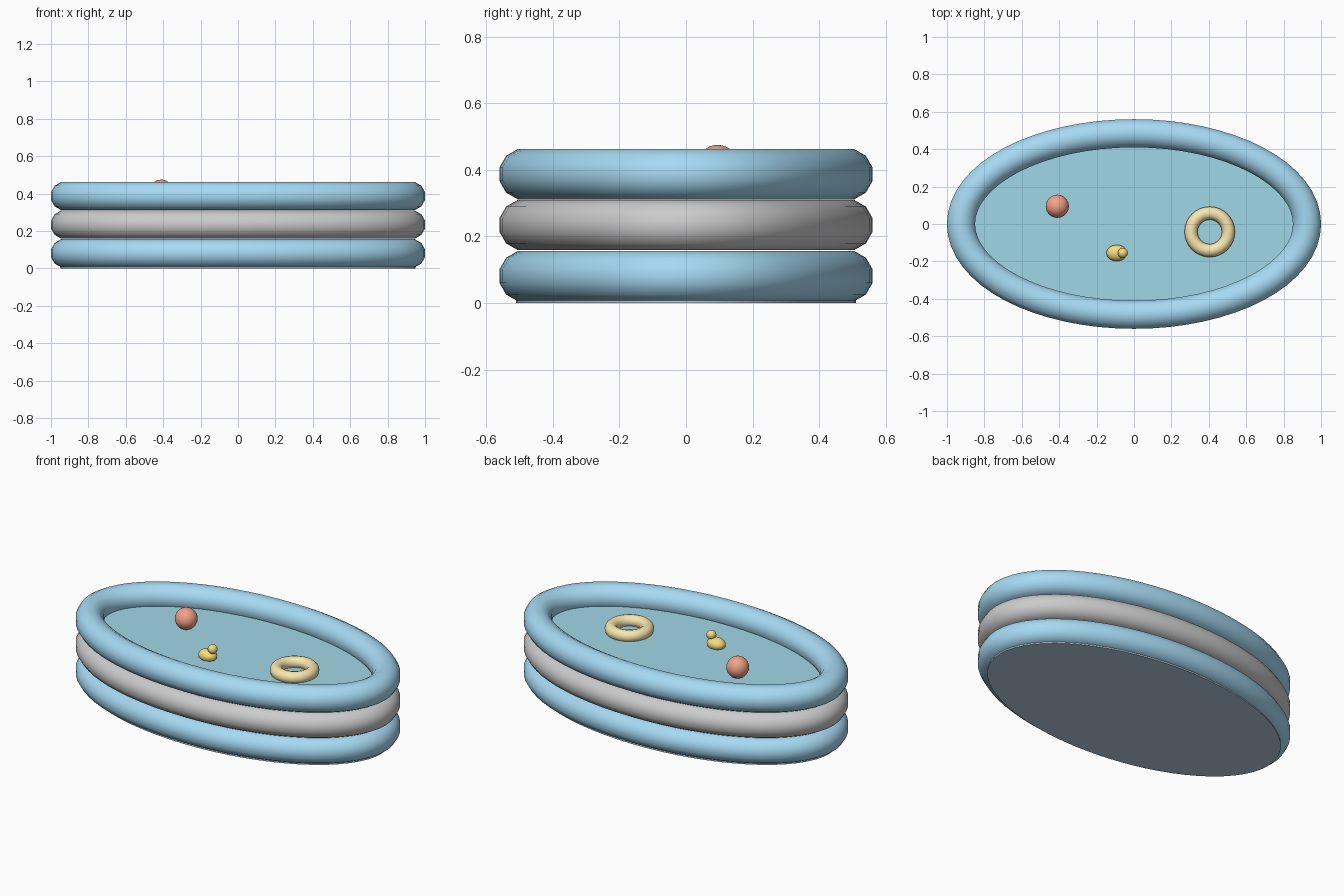
import bpy, bmesh
from math import sin, cos, pi, hypot

if "Cube" in bpy.data.objects:
    bpy.data.objects.remove(bpy.data.objects["Cube"])


def material(name, rgb):
    m = bpy.data.materials.new(name)
    m.diffuse_color = (*rgb, 1)
    m.use_nodes = True
    m.node_tree.nodes["Principled BSDF"].inputs["Base Color"].default_value = m.diffuse_color
    return m


blue = material("blue_vinyl", (0.38, 0.70, 0.90))
teal = material("water", (0.35, 0.68, 0.80))
slate = material("floor_vinyl", (0.50, 0.65, 0.78))
red = material("red", (0.90, 0.36, 0.25))
yellow = material("yellow", (0.92, 0.72, 0.20))
sand = material("pale_yellow", (0.95, 0.80, 0.42))


def finish(ob, name, mat, smooth=True):
    ob.name = name
    if mat:
        ob.data.materials.append(mat)
    bpy.ops.object.select_all(action='DESELECT')
    ob.select_set(True)
    bpy.context.view_layer.objects.active = ob
    if smooth:
        bpy.ops.object.shade_smooth_by_angle(angle=0.7)
    return ob


def oval_tube(name, z, mat, a=0.925, b=0.485, r=0.078, n=64, sides=12):
    """Tube of even thickness swept round an ellipse."""
    bm = bmesh.new()
    rings = []
    for i in range(n):
        t = 2 * pi * i / n
        nx, ny = b * cos(t), a * sin(t)
        k = hypot(nx, ny)
        ring = []
        for j in range(sides):
            u = 2 * pi * (j + 0.5) / sides
            d = r * cos(u) / k
            ring.append(bm.verts.new((a * cos(t) + nx * d, b * sin(t) + ny * d, z + r * sin(u))))
        rings.append(ring)
    for i in range(n):
        p, q = rings[i], rings[(i + 1) % n]
        for j in range(sides):
            k = (j + 1) % sides
            bm.faces.new((p[j], q[j], q[k], p[k]))
    bmesh.ops.recalc_face_normals(bm, faces=bm.faces)
    me = bpy.data.meshes.new(name)
    bm.to_mesh(me)
    bm.free()
    ob = bpy.data.objects.new(name, me)
    bpy.context.collection.objects.link(ob)
    return finish(ob, name, mat)


def oval_slab(name, a, b, z0, z1, mat):
    bpy.ops.mesh.primitive_cylinder_add(vertices=64, radius=1, depth=1, location=(0, 0, (z0 + z1) / 2))
    ob = bpy.context.object
    ob.scale = (a, b, z1 - z0)
    return finish(ob, name, mat)


def ball(name, loc, size, mat):
    bpy.ops.mesh.primitive_uv_sphere_add(segments=24, ring_count=14, radius=1, location=loc)
    ob = bpy.context.object
    ob.scale = size
    return finish(ob, name, mat)


# Pool walls: three stacked air tubes
oval_tube("lower_tube", 0.081, blue)
oval_tube("middle_tube", 0.2345, None)
oval_tube("upper_tube", 0.387, blue)

# Floor and water
oval_slab("pool_floor", 0.95, 0.51, 0.0, 0.015, slate)
oval_slab("water_surface", 0.865, 0.425, 0.345, 0.355, teal)

# Floating toys
ball("beach_ball", (-0.41, 0.095, 0.413), (0.062,) * 3, red)
ball("duck_body", (-0.092, -0.155, 0.373), (0.055, 0.044, 0.036), yellow)
ball("duck_head", (-0.06, -0.155, 0.418), (0.027,) * 3, yellow)
bpy.ops.mesh.primitive_torus_add(major_radius=0.1, minor_radius=0.035, major_segments=32,
                                 minor_segments=12, location=(0.405, -0.042, 0.375))
finish(bpy.context.object, "swim_ring", sand)
